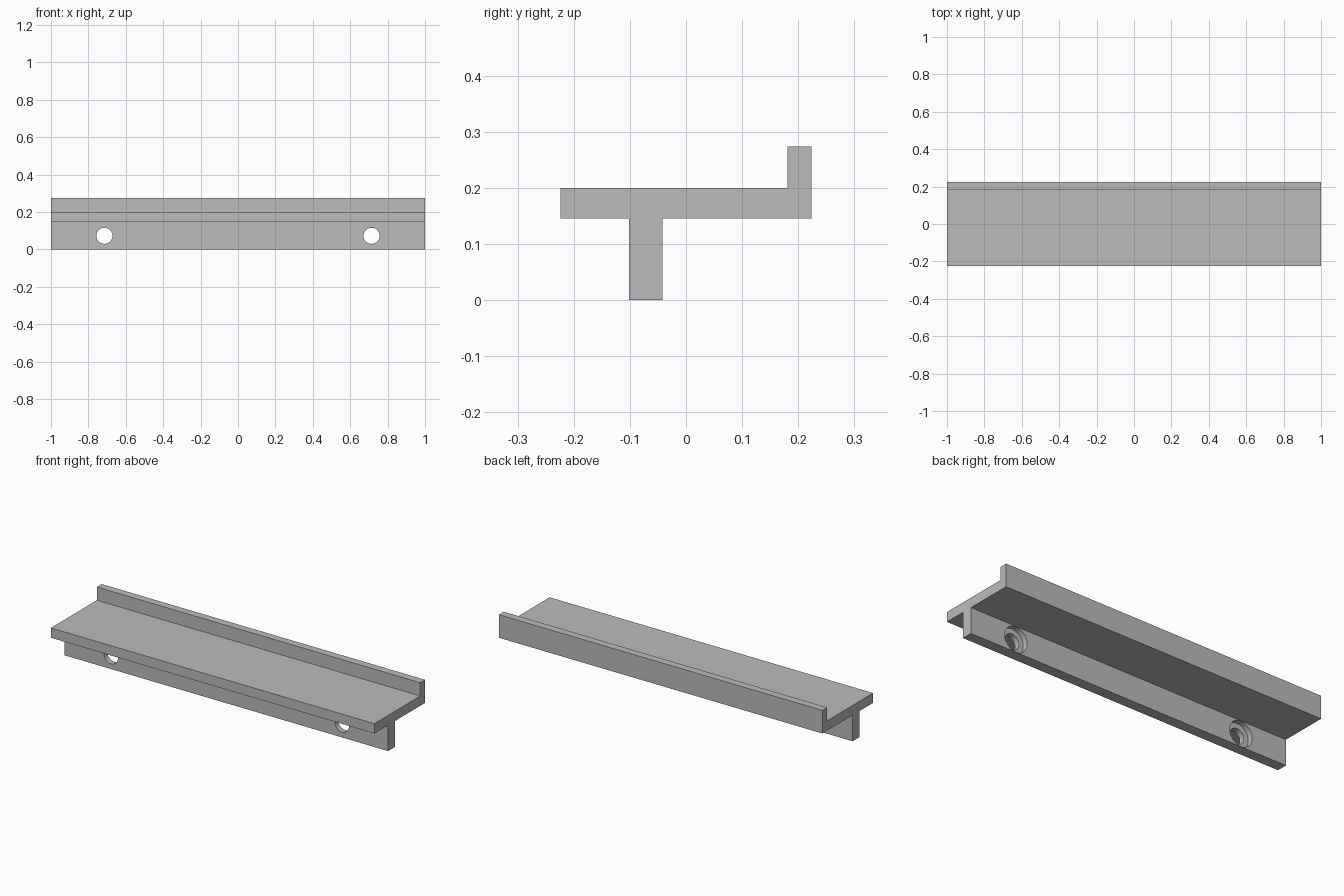
import bpy
import bmesh
from math import radians

cube = bpy.data.objects.get("Cube")
if cube:
    bpy.data.objects.remove(cube, do_unlink=True)

grey = bpy.data.materials.new("plain grey")
grey.use_nodes = True
colour = (0.5, 0.5, 0.5, 1)
grey.diffuse_color = colour
grey.node_tree.nodes["Principled BSDF"].inputs["Base Color"].default_value = colour

HALF_LENGTH = 1.0
LEG_FRONT, LEG_BACK = -0.102, -0.042
SHELF_BOTTOM, SHELF_TOP = 0.145, 0.2
FRONT, BACK = -0.224, 0.224
LIP_FRONT, LIP_TOP = 0.181, 0.274
HOLE_X, HOLE_Z = 0.714, 0.0725
BORE_DEPTH = 0.03


def extrude_profile(name, points):
    """Sweep a (y, z) outline along the whole length."""
    bm = bmesh.new()
    face = bm.faces.new([bm.verts.new((-HALF_LENGTH, y, z)) for y, z in points])
    result = bmesh.ops.extrude_face_region(bm, geom=[face])
    moved = [v for v in result["geom"] if isinstance(v, bmesh.types.BMVert)]
    bmesh.ops.translate(bm, verts=moved, vec=(2 * HALF_LENGTH, 0, 0))
    bmesh.ops.recalc_face_normals(bm, faces=bm.faces)
    mesh = bpy.data.meshes.new(name)
    bm.to_mesh(mesh)
    bm.free()
    mesh.materials.append(grey)
    obj = bpy.data.objects.new(name, mesh)
    bpy.context.collection.objects.link(obj)
    return obj


def drill(target, x, radius, y_start, y_end):
    """Cut a round hole running front to back."""
    bpy.ops.mesh.primitive_cylinder_add(
        vertices=48, radius=radius, depth=y_end - y_start,
        location=(x, (y_start + y_end) / 2, HOLE_Z), rotation=(radians(90), 0, 0))
    cutter = bpy.context.object
    cutter.name = "hole_cutter"
    cutter.hide_render = True
    cutter.data.materials.append(grey)
    mod = target.modifiers.new("hole", "BOOLEAN")
    mod.operation = "DIFFERENCE"
    mod.solver = "EXACT"
    mod.object = cutter
    bpy.context.view_layer.objects.active = target
    bpy.ops.object.modifier_apply(modifier=mod.name)
    bpy.data.objects.remove(cutter, do_unlink=True)


# Shelf with raised back lip and mounting leg in one section
rail = extrude_profile("shelf_rail", [
    (LEG_FRONT, 0), (LEG_BACK, 0), (LEG_BACK, SHELF_BOTTOM),
    (BACK, SHELF_BOTTOM), (BACK, LIP_TOP), (LIP_FRONT, LIP_TOP),
    (LIP_FRONT, SHELF_TOP), (FRONT, SHELF_TOP),
    (FRONT, SHELF_BOTTOM), (LEG_FRONT, SHELF_BOTTOM)])

# Screw holes, counterbored from the back of the leg
for x in (-HOLE_X, HOLE_X):
    drill(rail, x, 0.071, LEG_BACK - BORE_DEPTH, LEG_BACK + 0.05)
    drill(rail, x, 0.043, LEG_FRONT - 0.05, LEG_BACK + 0.05)

# Round hole walls, crisp edges
bpy.ops.object.select_all(action="DESELECT")
rail.select_set(True)
bpy.context.view_layer.objects.active = rail
bpy.ops.object.shade_smooth_by_angle(angle=radians(30))
